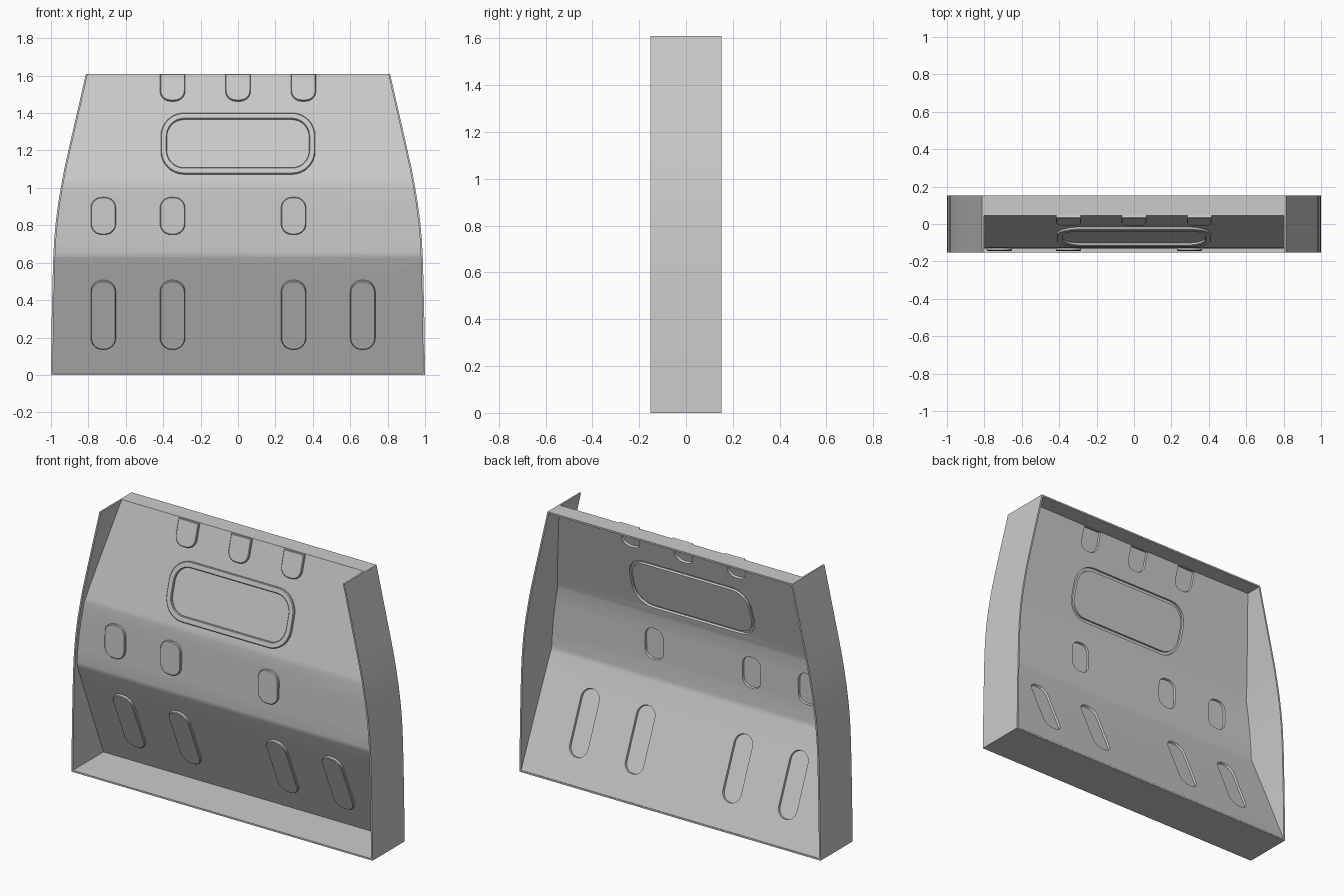
import bpy, bmesh, math
from mathutils import Vector

if "Cube" in bpy.data.objects:
    bpy.data.objects.remove(bpy.data.objects["Cube"])

D = 0.152          # half depth
T = 0.01           # sheet thickness
H = 1.61           # height
# half width of the shell at each height
OUTLINE = [(0, 1.0), (.3, .996), (.6, .989), (.72, .983), (.82, .974), (.92, .961),
           (1.02, .944), (1.1, .929), (1.2, .907), (H, .813)]
# side profile of the bent panel (y, z)
PROFILE = [(.141, .003), (-.124, .625), (-.132, .655), (-.126, 1.02), (-.117, 1.05), (.045, H)]


def half_width(z):
    for (z0, w0), (z1, w1) in zip(OUTLINE, OUTLINE[1:]):
        if z <= z1 + 1e-6:
            return w0 + (w1 - w0) * (z - z0) / (z1 - z0)
    return OUTLINE[-1][1]


def finish(ob, angle=30):
    bpy.ops.object.select_all(action='DESELECT')
    ob.select_set(True)
    bpy.context.view_layer.objects.active = ob
    bpy.ops.object.convert(target='MESH')
    bpy.ops.object.shade_smooth_by_angle(angle=math.radians(angle))


def add_object(name, bm):
    me = bpy.data.meshes.new(name)
    bm.to_mesh(me)
    bm.free()
    ob = bpy.data.objects.new(name, me)
    bpy.context.collection.objects.link(ob)
    return ob


def prism(name, pts, y0, y1):
    """Extrude an x-z strip (front and back quads between two rails) along y."""
    bm = bmesh.new()
    n = len(pts) // 2
    v = [[bm.verts.new((x, y, z)) for x, z in pts] for y in (y0, y1)]
    m = len(pts)
    for i in range(m):
        j = (i + 1) % m
        bm.faces.new((v[0][i], v[0][j], v[1][j], v[1][i]))
    for i in range(n - 1):
        for side in v:
            bm.faces.new((side[i], side[i + 1], side[m - 2 - i], side[m - 1 - i]))
    bmesh.ops.recalc_face_normals(bm, faces=bm.faces)
    return add_object(name, bm)


def rounded_rect(cx, x_half, v0, v1, r, inset, r_top):
    pts = []
    for sx, sv, start in ((1, 1, 0), (-1, 1, 90), (-1, -1, 180), (1, -1, 270)):
        rad = max((r_top if sv > 0 else r) - inset, .001)
        x = cx + sx * (x_half - inset - rad)
        v = v1 - inset - rad if sv > 0 else v0 + inset + rad
        for k in range(9):
            a = math.radians(start + 90 * k / 8)
            pts.append((x + rad * math.cos(a), v + rad * math.sin(a)))
    return pts


# embossing sections: (inset from outline, height above sheet)
PAD = [(0, 0), (0, .011), (.004, .015)]
BEAD = [(0, 0), (0, .011), (.004, .015), (.029, .015), (.033, .011), (.033, 0)]
# (centre x, half width, z low, z high, radius, section, top radius) per flat facet
LOW = [(x, .067, .14, .507, .062, PAD, .062) for x in (-.72, -.35, .297, .667)]
MID = [(x, .067, .75, .95, .058, PAD, .058) for x in (-.72, -.35, .297)]
TOP = [(x, .067, 1.463, 1.607, .055, PAD, .004) for x in (-.35, 0, .35)]
TOP.append((0, .413, 1.072, 1.398, .125, BEAD, .125))
STAMPS = [LOW, [], MID, [], TOP]


def bent_panel():
    bm = bmesh.new()

    def loop(pts):
        vs = [bm.verts.new(p) for p in pts]
        return vs, [bm.edges.new((vs[i], vs[(i + 1) % len(vs)])) for i in range(len(vs))]

    for (y0, z0), (y1, z1), stamps in zip(PROFILE, PROFILE[1:], STAMPS):
        a = Vector((0, y0, z0))
        d = (Vector((0, y1, z1)) - a).normalized()
        nrm = Vector((0, -d.z, d.y))

        def place(x, z, h=0):
            return a + Vector((x, 0, 0)) + d * ((z - z0) / d.z) + nrm * h

        # facet border follows the side walls
        zs = [z0] + [z for z, _ in OUTLINE if z0 + .005 < z < z1 - .005] + [z1]
        border = [place(half_width(z) - T / 2, z) for z in zs]
        border += [place(T / 2 - half_width(z), z) for z in reversed(zs)]
        edges = loop(border)[1]
        for cx, hw, lo, hi, r, section, rt in stamps:
            prev = None
            for inset, h in section:
                vs, es = loop([place(x, z, h) for x, z in
                               rounded_rect(cx, hw, lo, hi, r, inset, rt)])
                if prev is None:
                    edges += es
                else:
                    for i in range(len(vs)):
                        j = (i + 1) % len(vs)
                        bm.faces.new((prev[i], prev[j], vs[j], vs[i]))
                prev = vs
            bm.faces.new(prev)
        bmesh.ops.triangle_fill(bm, edges=edges, use_beauty=True, normal=nrm)
    bmesh.ops.remove_doubles(bm, verts=bm.verts, dist=1e-5)
    bmesh.ops.recalc_face_normals(bm, faces=bm.faces)
    if sum(f.normal.y * f.calc_area() for f in bm.faces) > 0:
        bmesh.ops.reverse_faces(bm, faces=bm.faces)
    ob = add_object("bent_panel", bm)
    sol = ob.modifiers.new("thickness", 'SOLIDIFY')
    sol.thickness = T
    sol.offset = -1
    return ob


# embossed centre panel
panel = bent_panel()
finish(panel)
panel.modifiers.new("normals", 'WEIGHTED_NORMAL').keep_sharp = True

# curved side walls
wall = prism("side_walls", [(w, z) for z, w in OUTLINE] +
             [(w - T, z) for z, w in reversed(OUTLINE)], -D, D)
wall.modifiers.new("mirror", 'MIRROR')
finish(wall)

# floor plate and top flange
w = OUTLINE[0][1] - T / 2
prism("floor_plate", [(-w, 0), (w, 0), (w, T), (-w, T)], -D, D)
w = OUTLINE[-1][1] - T / 2
prism("top_flange", [(-w, H - T), (w, H - T), (w, H), (-w, H)], .045, D)
